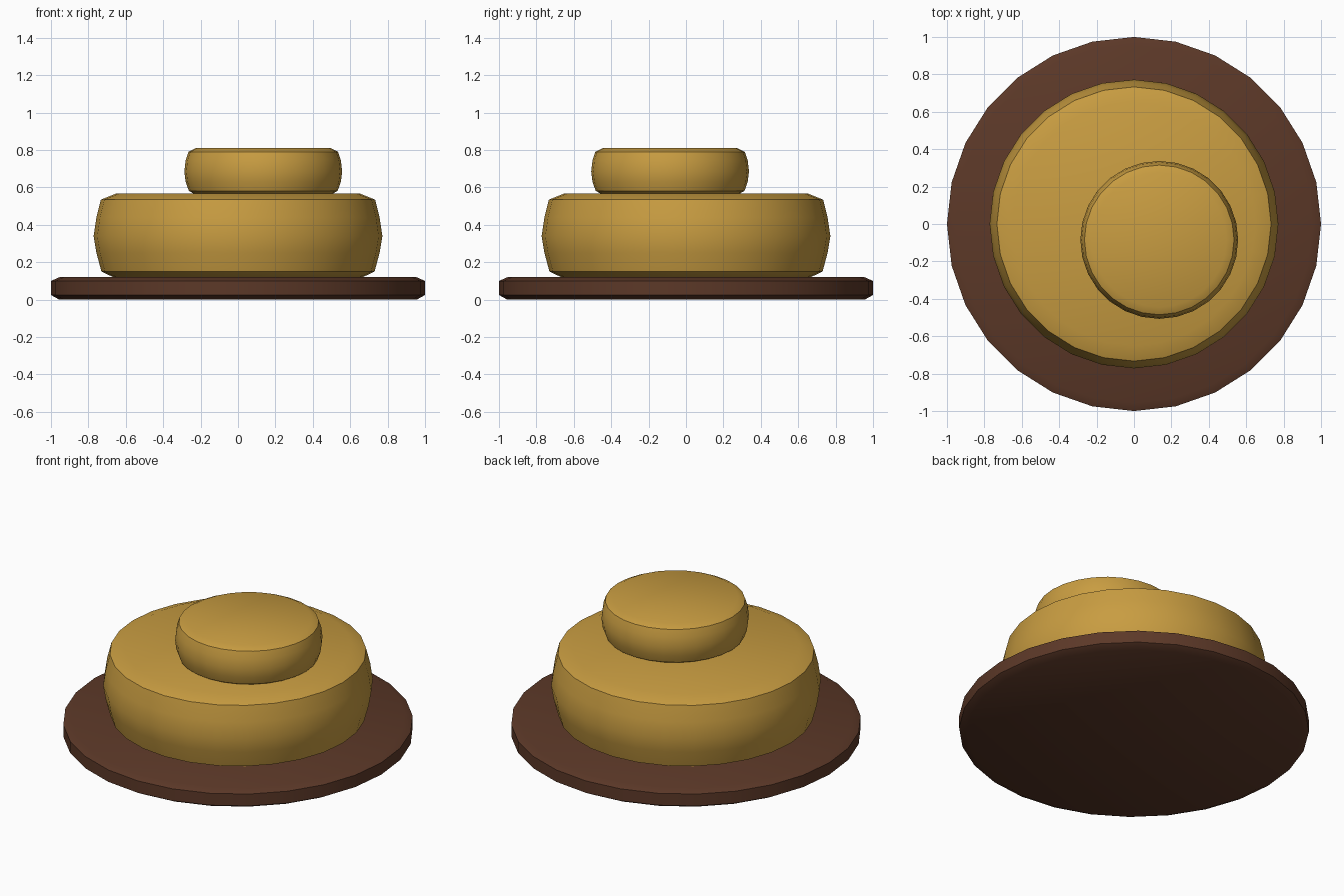
import bpy
import bmesh
from math import cos, sin, tau, radians

cube = bpy.data.objects.get("Cube")
if cube:
    bpy.data.objects.remove(cube, do_unlink=True)

SIDES = 28


def make_material(name, rgb):
    mat = bpy.data.materials.new(name)
    mat.use_nodes = True
    colour = (*rgb, 1.0)
    mat.diffuse_color = colour
    mat.node_tree.nodes["Principled BSDF"].inputs["Base Color"].default_value = colour
    return mat


def lathe(name, profile, mat, centre=(0, 0)):
    """Turn a (radius, height) profile, bottom to top, into a capped solid."""
    bm = bmesh.new()
    rings = [[bm.verts.new((r * cos(tau * i / SIDES), r * sin(tau * i / SIDES), z))
              for i in range(SIDES)] for r, z in profile]
    for low, high in zip(rings, rings[1:]):
        for i in range(SIDES):
            j = (i + 1) % SIDES
            bm.faces.new((low[i], low[j], high[j], high[i]))
    bm.faces.new(rings[0][::-1])
    bm.faces.new(rings[-1])
    mesh = bpy.data.meshes.new(name)
    bm.to_mesh(mesh)
    bm.free()
    mesh.materials.append(mat)
    obj = bpy.data.objects.new(name, mesh)
    obj.location = (*centre, 0)
    bpy.context.collection.objects.link(obj)
    # Smooth the sides, keep the rims crisp
    bpy.ops.object.select_all(action='DESELECT')
    obj.select_set(True)
    bpy.context.view_layer.objects.active = obj
    bpy.ops.object.shade_smooth_by_angle(angle=radians(33))
    return obj


brown = make_material("dark brown", (0.107, 0.040, 0.021))
gold = make_material("golden tan", (0.58, 0.335, 0.053))

# Thin round plate with chamfered rim
lathe("base_plate",
      [(0.955, 0.0), (1.0, 0.025), (1.0, 0.1), (0.955, 0.12)], brown)

# Wide bulging lower tier
lathe("lower_tier",
      [(0.66, 0.117), (0.73, 0.15), (0.757, 0.25), (0.772, 0.34),
       (0.757, 0.44), (0.733, 0.535), (0.65, 0.568)], gold)

# Small off-centre upper tier
lathe("upper_tier",
      [(0.36, 0.56), (0.398, 0.582), (0.415, 0.63), (0.422, 0.685),
       (0.415, 0.745), (0.4, 0.79), (0.36, 0.81)], gold, (0.135, -0.085))
